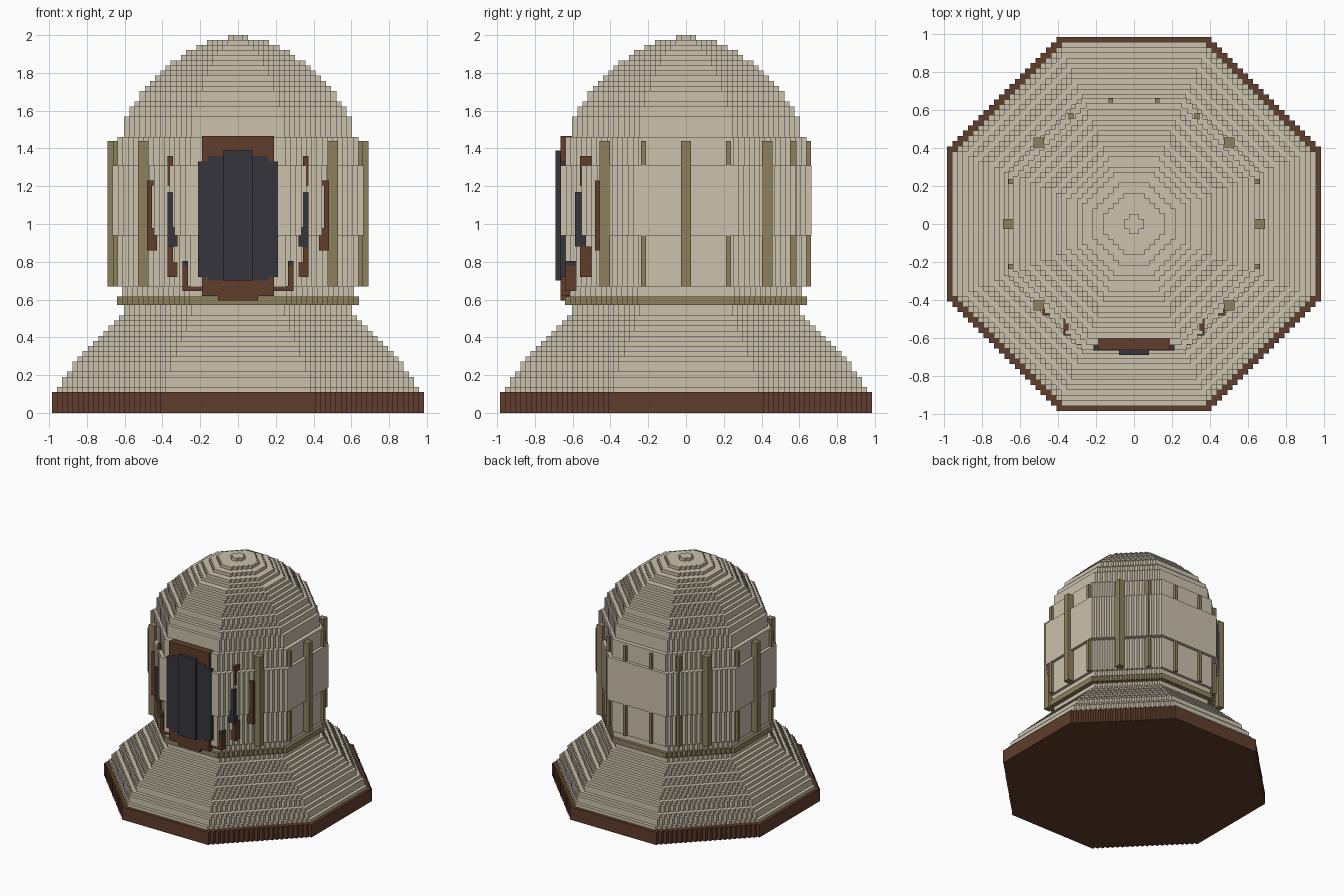
import bpy, bmesh, math

if "Cube" in bpy.data.objects:
    bpy.data.objects.remove(bpy.data.objects["Cube"], do_unlink=True)

STEP = 2 / 73  # size of one block
TAN = math.tan(math.radians(22.5))


def material(name, rgb):
    m = bpy.data.materials.new(name)
    m.use_nodes = True
    m.diffuse_color = (*rgb, 1)
    m.node_tree.nodes["Principled BSDF"].inputs["Base Color"].default_value = (*rgb, 1)
    return m


BEIGE = material("warm beige", (0.597, 0.539, 0.418))
OLIVE = material("olive trim", (0.262, 0.216, 0.107))
BROWN = material("dark brown", (0.117, 0.048, 0.025))
COAL = material("charcoal", (0.037, 0.036, 0.045))


def finish(name, bm, mat):
    bmesh.ops.recalc_face_normals(bm, faces=bm.faces)
    mesh = bpy.data.meshes.new(name)
    bm.to_mesh(mesh)
    bm.free()
    mesh.materials.append(mat)
    bpy.context.collection.objects.link(bpy.data.objects.new(name, mesh))


def stepped_octagon(r):
    """Outline of an octagon whose diagonal sides are stairs."""
    n = round(r * (1 - TAN) / STEP)
    flat = r - n * STEP
    quarter = [(r, flat)]
    for i in range(n):
        x, y = quarter[-1]
        quarter += [(x - STEP, y), (x - STEP, y + STEP)]
    points = []
    for q in range(4):
        c, s = ((1, 0), (0, 1), (-1, 0), (0, -1))[q]
        points += [(c * x - s * y, s * x + c * y) for x, y in quarter]
    return points


def stack(name, mat, layers):
    """Stack of stepped octagon slabs given as (bottom, top, radius)."""
    bm = bmesh.new()
    for z0, z1, r in layers:
        outline = stepped_octagon(r)
        low = [bm.verts.new((x, y, z0)) for x, y in outline]
        high = [bm.verts.new((x, y, z1)) for x, y in outline]
        bm.faces.new(low[::-1])
        bm.faces.new(high)
        for i in range(len(low)):
            bm.faces.new((low[i - 1], low[i], high[i], high[i - 1]))
    finish(name, bm, mat)


def curved_layers(profile):
    """One-block layers following a (height, radius) profile."""
    z0, z1 = profile[0][0], profile[-1][0]
    count = round((z1 - z0) / STEP)
    h = (z1 - z0) / count
    layers = []
    for i in range(count):
        mid = z0 + (i + 0.5) * h
        for (za, ra), (zb, rb) in zip(profile, profile[1:]):
            if za <= mid <= zb:
                r = ra + (rb - ra) * (mid - za) / (zb - za)
        r = round(r / STEP) * STEP
        layer = (z0 + i * h, z0 + (i + 1) * h, r)
        if layers and abs(layers[-1][2] - r) < 0.001:
            layer = (layers.pop()[0], layer[1], r)
        layers.append(layer)
    return layers


def boxes(name, mat, parts, mirror=False):
    """Boxes given as (x0, x1, y0, y1, z0, z1), optionally on both sides."""
    bm = bmesh.new()
    for x0, x1, y0, y1, z0, z1 in parts:
        for side in ((1, -1) if mirror else (1,)):
            made = bmesh.ops.create_cube(bm, size=1)["verts"]
            for v in made:
                v.co = (side * (x0 if v.co.x < 0 else x1),
                        y0 if v.co.y < 0 else y1, z0 if v.co.z < 0 else z1)
    finish(name, bm, mat)


# Flared foot, trim ring, bulging body and dome
stack("base_plinth", BROWN, [(0, 0.11, 0.985)])
stack("flared_skirt", BEIGE, curved_layers(
    [(0.11, 0.97), (0.29, 0.85), (0.42, 0.72), (0.52, 0.615), (0.57, 0.612)]))
stack("trim_ring", OLIVE, [(0.57, 0.615, 0.64)])
stack("body", BEIGE, [(0.615, 0.67, 0.615), (0.67, 0.94, 0.638),
                      (0.94, 1.31, 0.664), (1.31, 1.46, 0.638)])
stack("dome", BEIGE, curved_layers(
    [(1.46, 0.615), (1.54, 0.6), (1.63, 0.56), (1.745, 0.47),
     (1.83, 0.375), (1.91, 0.27), (1.95, 0.19), (1.975, 0.12)]))
boxes("dome_cap", BEIGE, [(-0.052, 0.052, -0.026, 0.026, 1.97, 2),
                          (-0.026, 0.026, -0.052, 0.052, 1.97, 2)])

# Upright posts around the body
LOW, HIGH = 0.67, 1.44
boxes("side_posts", OLIVE, [(0.6, 0.69, -0.026, 0.026, LOW, HIGH)], True)
boxes("corner_posts", OLIVE, [(0.475, 0.53, s * 0.43 - 0.027, s * 0.43 + 0.027, LOW, HIGH)
                              for s in (-1, 1)], True)
boxes("thin_back_posts", OLIVE, [(0.11, 0.135, 0.6, 0.662, LOW, HIGH),
                                 (0.32, 0.345, 0.55, 0.585, LOW, HIGH)], True)
boxes("thin_side_posts", OLIVE, [(0.6, 0.662, s * 0.225 - 0.013, s * 0.225 + 0.013, LOW, HIGH)
                                 for s in (-1, 1)], True)

# Front door with its frame
boxes("door", COAL, [(-0.08, 0.08, -0.69, -0.6, 0.7, 1.39),
                     (-0.16, 0.16, -0.667, -0.6, 0.7, 1.36),
                     (-0.213, 0.213, -0.667, -0.6, 0.72, 1.33)])
boxes("door_frame", BROWN, [(-0.19, 0.19, -0.664, -0.6, 1.31, 1.465),
                            (-0.19, 0.19, -0.664, -0.6, 0.62, 0.72),
                            (-0.105, 0.105, -0.664, -0.6, 0.595, 0.63)])
boxes("frame_corners", BROWN, [(0.18, 0.293, -0.637, -0.58, 0.645, 0.672),
                               (0.266, 0.293, -0.637, -0.58, 0.67, 0.78)], True)
boxes("frame_studs", COAL, [(0.266, 0.293, -0.637, -0.58, 0.78, 0.805)], True)

# Slit windows on the front diagonals
boxes("window_frames", BROWN, [(0.345, 0.372, -0.562, -0.5, 1.2, 1.36),
                               (0.32, 0.372, -0.562, -0.5, 0.72, 0.8),
                               (0.345, 0.372, -0.562, -0.5, 0.8, 0.88),
                               (0.43, 0.482, -0.482, -0.43, 0.86, 0.98),
                               (0.455, 0.482, -0.482, -0.43, 0.98, 1.21),
                               (0.43, 0.482, -0.482, -0.43, 1.205, 1.23)], True)
boxes("window_panes", COAL, [(0.32, 0.372, -0.588, -0.53, 0.88, 0.985),
                             (0.345, 0.372, -0.588, -0.53, 0.985, 1.17)], True)
